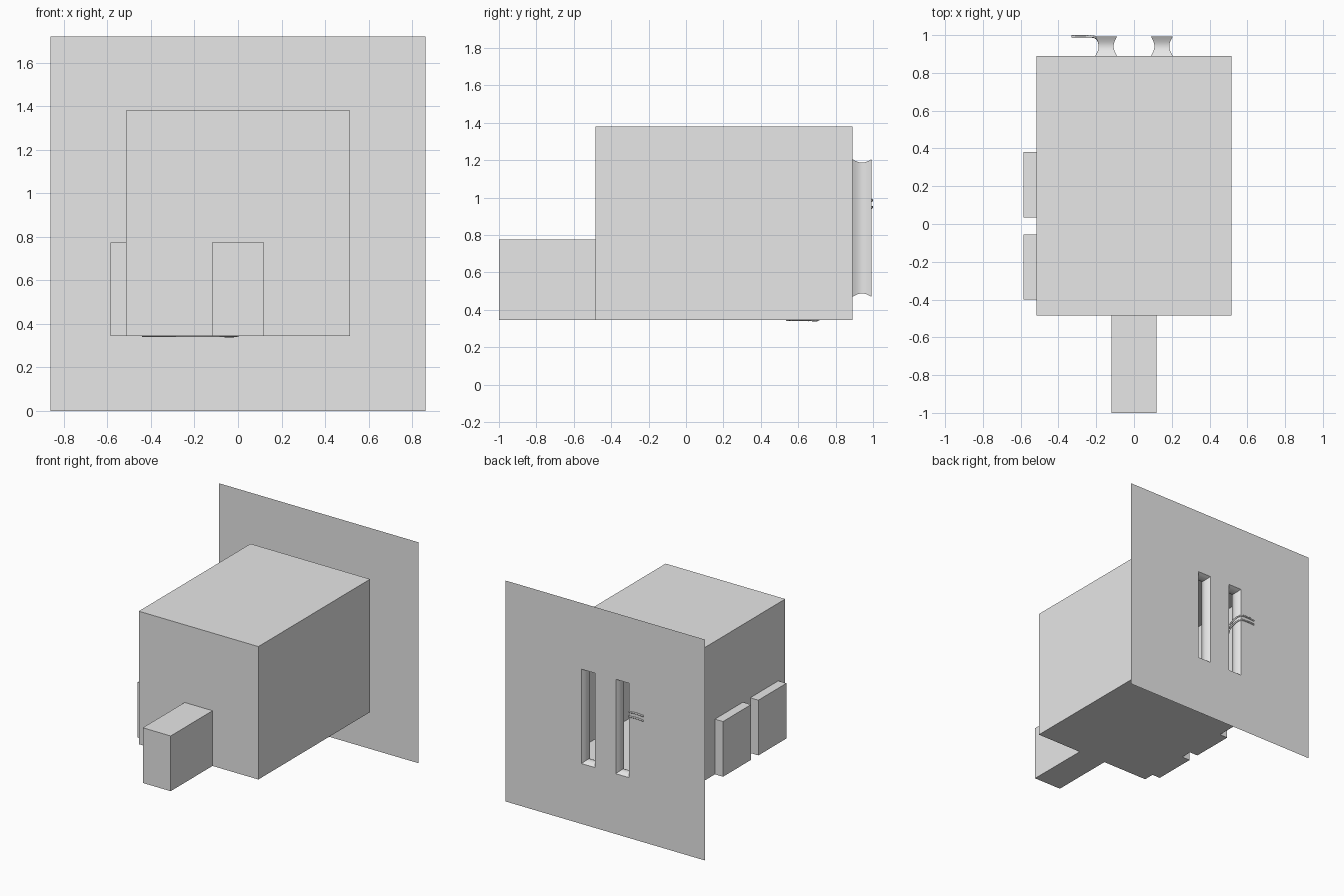
import bpy, bmesh, math
from mathutils import Vector

if "Cube" in bpy.data.objects:
    bpy.data.objects.remove(bpy.data.objects["Cube"])

grey = bpy.data.materials.new("plain grey")
grey.diffuse_color = (0.8, 0.8, 0.8, 1)
grey.use_nodes = True
grey.node_tree.nodes["Principled BSDF"].inputs["Base Color"].default_value = grey.diffuse_color


def finish(name, bm, smooth=False):
    bmesh.ops.remove_doubles(bm, verts=bm.verts, dist=1e-5)
    bmesh.ops.recalc_face_normals(bm, faces=bm.faces)
    me = bpy.data.meshes.new(name)
    bm.to_mesh(me)
    bm.free()
    me.materials.append(grey)
    ob = bpy.data.objects.new(name, me)
    bpy.context.collection.objects.link(ob)
    if smooth:
        bpy.context.view_layer.objects.active = ob
        ob.select_set(True)
        bpy.ops.object.shade_smooth_by_angle(angle=math.radians(35))
        ob.select_set(False)
    return ob


def panel(bm, axis, pos, us, vs, holes=()):
    """Flat wall split along us / vs, leaving out the cells listed in holes."""
    def point(u, v):
        co = [u, v]
        co.insert(axis, pos)
        return bm.verts.new(co)
    for i in range(len(us) - 1):
        for j in range(len(vs) - 1):
            if (i, j) not in holes:
                bm.faces.new([point(us[i], vs[j]), point(us[i + 1], vs[j]),
                              point(us[i + 1], vs[j + 1]), point(us[i], vs[j + 1])])


def annex(name, lo, hi, axis, open_side):
    """Box left open on the side that joins the room."""
    bm = bmesh.new()
    for a in range(3):
        u, v = [k for k in range(3) if k != a]
        for pos in (lo[a], hi[a]):
            if a == axis and pos == open_side:
                continue
            panel(bm, a, pos, (lo[u], hi[u]), (lo[v], hi[v]))
    finish(name, bm)


X, Y0, Y1, Z0, Z1 = 0.515, -0.485, 0.89, 0.345, 1.38
DOOR = 0.775                         # height of doorway and alcoves
PLATE_Y = 0.992
S0, S1, SZ0, SZ1 = 0.09, 0.205, 0.47, 1.205   # window slots
slot_x = (-S1, -S0, S0, S1)
slots = ((1, 1), (3, 1))

# Rear wall with two window slots
bm = bmesh.new()
panel(bm, 1, PLATE_Y, (-0.86, *slot_x, 0.86), (0, SZ0, SZ1, 1.72), slots)
finish("rear_wall", bm)

# Hollow room with openings for windows, passage and alcoves
bm = bmesh.new()
panel(bm, 1, Y1, (-X, *slot_x, X), (Z0, SZ0, SZ1, Z1), slots)
panel(bm, 1, Y0, (-X, -0.12, 0.12, X), (Z0, DOOR, Z1), ((1, 0),))
panel(bm, 0, X, (Y0, Y1), (Z0, Z1))
panel(bm, 0, -X, (Y0, -0.4, -0.055, 0.035, 0.38, Y1), (Z0, DOOR, Z1), ((1, 0), (3, 0)))
for z in (Z0, Z1):
    panel(bm, 2, z, (-X, X), (Y0, Y1))
finish("room", bm)

# Entrance passage and side alcoves
annex("passage", (-0.12, -1, Z0), (0.12, Y0, DOOR), 1, Y0)
for n, (a, b) in enumerate(((-0.4, -0.055), (0.035, 0.38))):
    annex(f"alcove_{n + 1}", (-0.585, a, Z0), (-X, b, DOOR), 0, -X)

# Window reveals, pinched in the middle
for name, x0, x1 in (("window_reveal_left", -S1, -S0), ("window_reveal_right", S0, S1)):
    bm = bmesh.new()
    rings = []
    for i in range(13):
        t = i / 12
        p = 0.018 * math.sin(math.pi * t)
        y = Y1 + (PLATE_Y - Y1) * t
        rings.append([bm.verts.new(c) for c in (
            (x0 + p, y, SZ0 + p), (x1 - p, y, SZ0 + p),
            (x1 - p, y, SZ1 - p), (x0 + p, y, SZ1 - p))])
    for r, s in zip(rings, rings[1:]):
        for k in range(4):
            bm.faces.new((r[k], r[k - 1], s[k - 1], s[k]))
    finish(name, bm, True)

# Pair of cables: along the rear wall, in through the slot, down to the floor
for n, d in enumerate((-0.018, 0.018)):
    path = [(-0.33, 0.993, 0.965 + d), (-0.25, 0.993, 0.968 + d), (-0.2, 0.985, 0.96 + d),
            (-0.18, 0.94, 0.94 + d), (-0.18, 0.88, 0.9 + d), (-0.19 + d, 0.83, 0.7),
            (-0.17 + d, 0.79, 0.45), (-0.08, 0.7 + d, 0.352), (0, 0.62 + d, 0.348),
            (-0.1, 0.572 + d, 0.346), (-0.44, 0.572 + d, 0.347)]
    cu = bpy.data.curves.new(f"cable_{n + 1}", "CURVE")
    cu.dimensions = "3D"
    cu.bevel_depth = 0.0065
    cu.bevel_resolution = 1
    cu.use_fill_caps = True
    cu.resolution_u = 5
    sp = cu.splines.new("BEZIER")
    sp.bezier_points.add(len(path) - 1)
    for bp, co in zip(sp.bezier_points, path):
        bp.co = Vector(co)
        bp.handle_left_type = bp.handle_right_type = "AUTO"
    cu.materials.append(grey)
    bpy.context.collection.objects.link(bpy.data.objects.new(f"cable_{n + 1}", cu))
